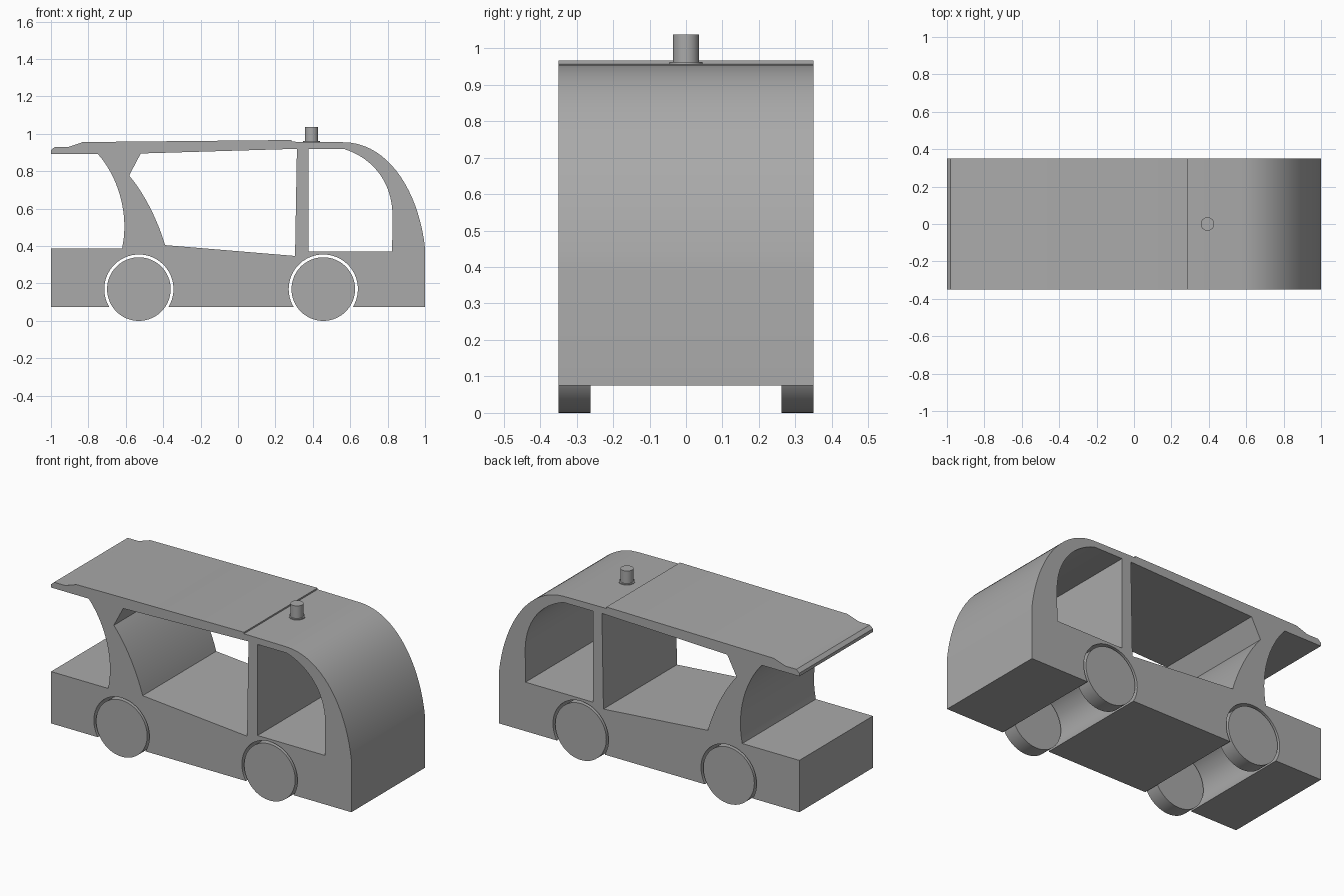
import bpy, bmesh, math
from mathutils import Vector, Matrix
from mathutils.geometry import interpolate_bezier

cube = bpy.data.objects.get("Cube")
if cube:
    bpy.data.objects.remove(cube, do_unlink=True)

HALF_WIDTH = 0.35
FLOOR = 0.075
AXLES = (-0.53, 0.456)
WHEEL_R, ARCH_R = 0.17, 0.185

grey = bpy.data.materials.new("plain grey")
grey.use_nodes = True
colour = (0.4, 0.4, 0.4, 1)
grey.diffuse_color = colour
grey.node_tree.nodes["Principled BSDF"].inputs["Base Color"].default_value = colour


def curve(*points, steps=20):
    """Bezier from four 2D points."""
    return [(p.x, p.y) for p in interpolate_bezier(*[Vector(p) for p in points], steps)]


def arch(x):
    """Wheel arch cut into the floor line, running towards +x."""
    dip = math.asin((WHEEL_R - FLOOR) / ARCH_R)
    n = 40
    angles = [math.pi + dip - (math.pi + 2 * dip) * i / n for i in range(n + 1)]
    return [(x + ARCH_R * math.cos(a), WHEEL_R + ARCH_R * math.sin(a)) for a in angles]


def finish(name, bm):
    bmesh.ops.recalc_face_normals(bm, faces=bm.faces[:])
    mesh = bpy.data.meshes.new(name)
    bm.to_mesh(mesh)
    bm.free()
    mesh.materials.append(grey)
    obj = bpy.data.objects.new(name, mesh)
    bpy.context.collection.objects.link(obj)
    bpy.ops.object.select_all(action='DESELECT')
    obj.select_set(True)
    bpy.context.view_layer.objects.active = obj
    bpy.ops.object.shade_smooth_by_angle(angle=math.radians(25))
    return obj


def extrude_profile(name, loops):
    """Fill an outline with holes and extrude it across the width."""
    bm = bmesh.new()
    for loop in loops:
        verts = [bm.verts.new((x, -HALF_WIDTH, z)) for x, z in loop]
        for a, b in zip(verts, verts[1:] + verts[:1]):
            bm.edges.new((a, b))
    bmesh.ops.triangle_fill(bm, edges=bm.edges[:], use_beauty=True)
    geom = bmesh.ops.extrude_face_region(bm, geom=bm.faces[:], use_keep_orig=True)["geom"]
    bmesh.ops.translate(bm, vec=(0, 2 * HALF_WIDTH, 0),
                        verts=[g for g in geom if isinstance(g, bmesh.types.BMVert)])
    return finish(name, bm)


def cylinder(name, radius, depth, centre, along_y=False):
    bm = bmesh.new()
    matrix = Matrix.Translation(centre)
    if along_y:
        matrix = matrix @ Matrix.Rotation(math.pi / 2, 4, 'X')
    bmesh.ops.create_cone(bm, cap_ends=True, segments=64, radius1=radius,
                          radius2=radius, depth=depth, matrix=matrix)
    return finish(name, bm)


# Body: side outline with wheel arches, rounded nose, stepped roof and open rear deck
outline = [(-1, FLOOR)]
for axle in AXLES:
    outline += arch(axle)
outline += [(1, FLOOR)]
outline += curve((1, 0.39), (0.965, 0.7), (0.8, 0.95), (0.57, 0.955))
outline += [(0.285, 0.958), (0.285, 0.967), (-0.83, 0.956), (-0.907, 0.93),
            (-0.98, 0.93), (-1, 0.912), (-1, 0.893)]
outline += curve((-0.75, 0.893), (-0.64, 0.77), (-0.58, 0.57), (-0.62, 0.387))
outline += [(-1, 0.387)]

# Cabin and cab openings
cabin = [(-0.52, 0.895), (0.315, 0.92), (0.305, 0.347)]
cabin += curve((-0.39, 0.405), (-0.43, 0.54), (-0.5, 0.68), (-0.582, 0.777))
cab = [(0.376, 0.37), (0.376, 0.918)]
cab += curve((0.57, 0.918), (0.72, 0.87), (0.83, 0.74), (0.826, 0.55))
cab += [(0.824, 0.37)]
extrude_profile("body", [outline, cabin, cab])

# Wheels
WHEEL_WIDTH = 0.088
for end, x in zip(("rear", "front"), AXLES):
    for side, s in (("left", 1), ("right", -1)):
        cylinder(f"{end}_wheel_{side}", WHEEL_R, WHEEL_WIDTH,
                 (x, s * (HALF_WIDTH - WHEEL_WIDTH / 2), WHEEL_R), along_y=True)

# Roof beacon with base flange
cylinder("beacon_base", 0.045, 0.01, (0.393, 0, 0.957))
cylinder("beacon", 0.036, 0.085, (0.393, 0, 0.995))
